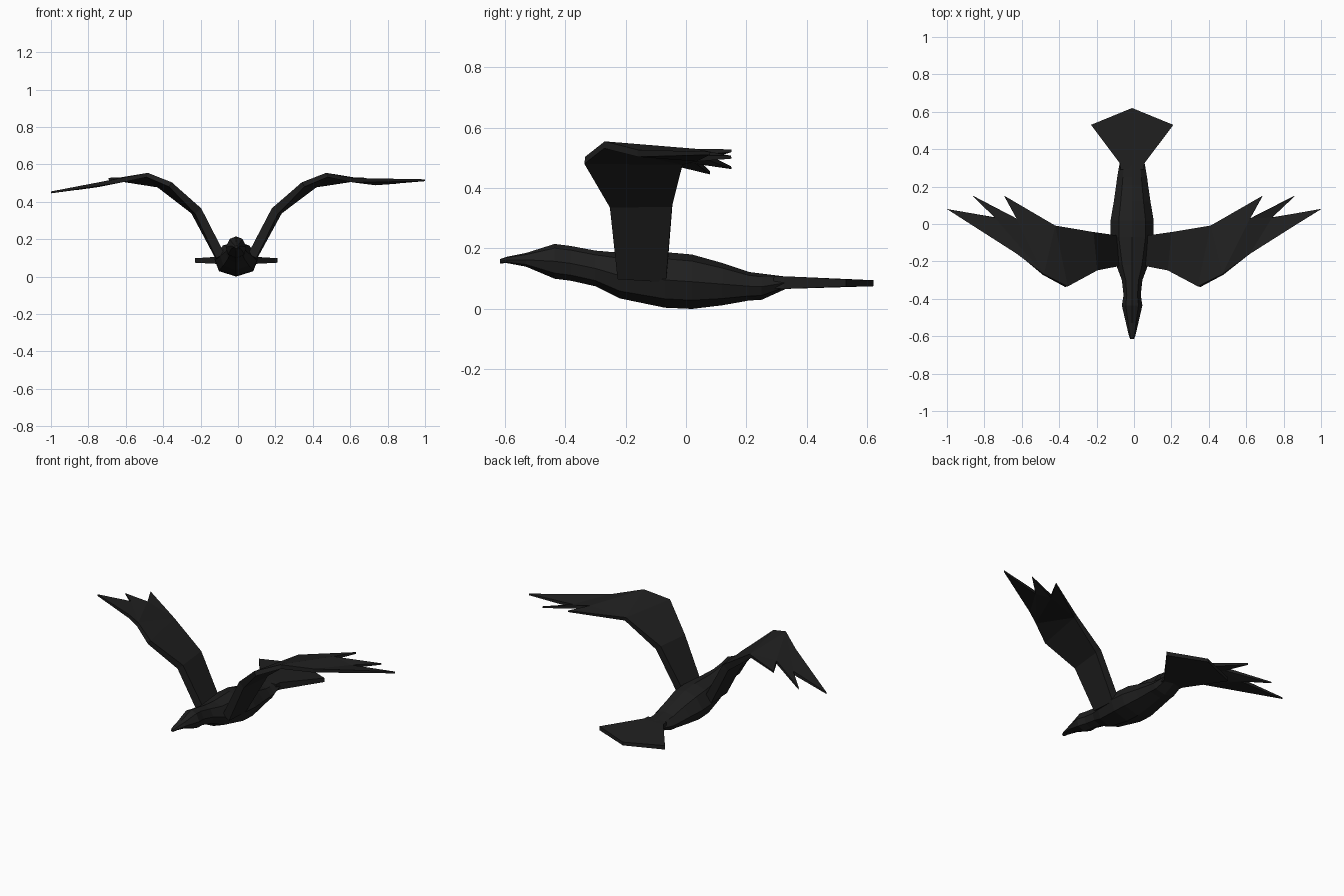
import bpy
import bmesh

cube = bpy.data.objects.get("Cube")
if cube:
    bpy.data.objects.remove(cube, do_unlink=True)

CENTRE = -0.01  # the body sits slightly off the wing span's middle

black = bpy.data.materials.new("black_feathers")
black.use_nodes = True
black.diffuse_color = (0.014, 0.014, 0.014, 1)
black.node_tree.nodes["Principled BSDF"].inputs["Base Color"].default_value = (0.014, 0.014, 0.014, 1)


def finish(bm, name):
    bmesh.ops.recalc_face_normals(bm, faces=bm.faces)
    mesh = bpy.data.meshes.new(name)
    bm.to_mesh(mesh)
    bm.free()
    mesh.materials.append(black)
    obj = bpy.data.objects.new(name, mesh)
    obj.location.x = CENTRE
    bpy.context.collection.objects.link(obj)
    return obj


def thick_sheet(name, points, faces):
    """Sheet of named points (x, y, z, half thickness), given a front and back."""
    bm = bmesh.new()
    mid = {k: bm.verts.new(p[:3]) for k, p in points.items()}
    sheet = [bm.faces.new([mid[k] for k in f.split()]) for f in faces]
    bmesh.ops.recalc_face_normals(bm, faces=sheet)
    bm.normal_update()
    rims = [[l.vert for l in (e.link_loops[0], e.link_loops[0].link_loop_next)]
            for e in bm.edges if e.is_boundary]
    front, back = {}, {}
    for k, v in mid.items():
        offset = v.normal * points[k][3]
        front[v] = bm.verts.new(v.co + offset)
        back[v] = bm.verts.new(v.co - offset)
    for f in sheet:
        bm.faces.new([front[v] for v in f.verts])
        bm.faces.new([back[v] for v in reversed(f.verts)])
    for a, b in rims:
        bm.faces.new((front[b], front[a], back[a], back[b]))
    bmesh.ops.delete(bm, geom=list(mid.values()), context='VERTS')
    return finish(bm, name)


# Body, neck, head and beak: stations of y, bottom, top, half width
stations = [
    (-0.615, 0.150, 0.165, 0.010), (-0.595, 0.152, 0.172, 0.018),
    (-0.53, 0.140, 0.185, 0.033), (-0.435, 0.100, 0.215, 0.055),
    (-0.38, 0.093, 0.208, 0.046), (-0.30, 0.075, 0.193, 0.055),
    (-0.22, 0.035, 0.186, 0.085), (-0.07, 0.004, 0.188, 0.115),
    (0.02, 0.000, 0.180, 0.115), (0.12, 0.012, 0.152, 0.098),
    (0.21, 0.028, 0.122, 0.085), (0.25, 0.030, 0.117, 0.080),
    (0.33, 0.066, 0.107, 0.066),
]
section = [(0, 1), (0.62, 0.88), (1, 0.5), (0.8, 0.16), (0, 0),
           (-0.8, 0.16), (-1, 0.5), (-0.62, 0.88)]
bm = bmesh.new()
rings = [[bm.verts.new((w * u, y, low + (high - low) * v)) for u, v in section]
         for y, low, high, w in stations]
for r, s in zip(rings, rings[1:]):
    for i in range(len(section)):
        j = (i + 1) % len(section)
        bm.faces.new((r[i], r[j], s[j], s[i]))
bm.faces.new(rings[0])
bm.faces.new(rings[-1])
finish(bm, "body")

# Fanned tail
tail = {"end": (0, 0.62, 0.085, 0.010)}
for side, tag in ((1, "l"), (-1, "r")):
    tail["root_" + tag] = (side * 0.062, 0.29, 0.088, 0.020)
    tail["waist_" + tag] = (side * 0.066, 0.325, 0.087, 0.021)
    tail["corner_" + tag] = (side * 0.22, 0.53, 0.086, 0.012)
thick_sheet("tail", tail, ["root_l waist_l waist_r root_r",
                           "waist_l corner_l end", "waist_r end corner_r",
                           "waist_l end waist_r"])

# Wings: leading edge, trailing edge, notches and three long feathers
wing = {
    "lead0": (0.085, -0.225, 0.11, 0.025), "trail0": (0.085, -0.065, 0.10, 0.025),
    "lead1": (0.205, -0.25, 0.35, 0.022), "trail1": (0.225, -0.045, 0.352, 0.022),
    "lead2": (0.355, -0.335, 0.492, 0.014), "trail2": (0.42, -0.01, 0.488, 0.012),
    "lead3": (0.48, -0.27, 0.543, 0.012), "lead4": (0.62, -0.16, 0.515, 0.012),
    "notch1": (0.74, 0.035, 0.498, 0.010), "notch2": (0.625, 0.03, 0.520, 0.010),
    "tip1": (1.0, 0.08, 0.515, 0.005), "tip2": (0.86, 0.15, 0.502, 0.005),
    "tip3": (0.69, 0.15, 0.523, 0.005),
}
wing_faces = ["lead0 lead1 trail1 trail0", "lead1 lead2 trail2 trail1",
              "lead2 lead3 trail2", "lead3 lead4 notch1",
              "lead3 notch1 notch2", "lead3 notch2 trail2",
              "lead4 tip1 notch1", "notch1 tip2 notch2", "notch2 tip3 trail2"]

# The right wing droops a little more towards its tip
for name, side, droop in (("left_wing", 1, 0), ("right_wing", -1, 0.065)):
    pts = {k: (side * x - CENTRE * x, y, z - droop * max(0, (x - 0.7) / 0.3), t)
           for k, (x, y, z, t) in wing.items()}
    thick_sheet(name, pts, wing_faces)
